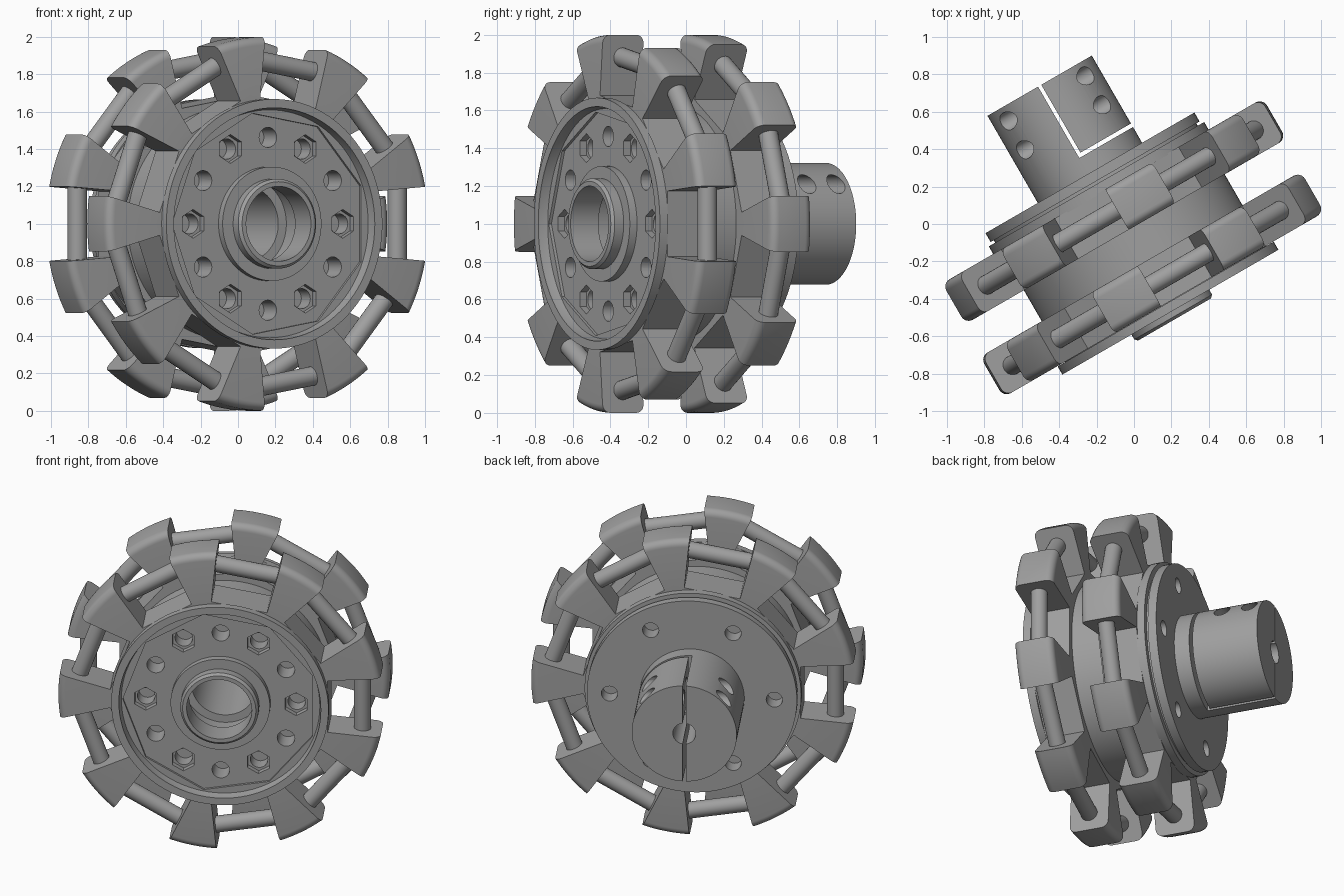
import bpy, bmesh
from math import sin, cos, pi, radians, sqrt
from mathutils import Matrix

cube = bpy.data.objects.get("Cube")
if cube:
    bpy.data.objects.remove(cube)

# Local frame: y is the wheel axle, the wheel is then turned 30 degrees on z
PLACE = Matrix.Translation((-0.058, -0.034, 1)) @ Matrix.Rotation(radians(30), 4, 'Z')

steel = bpy.data.materials.new("grey_steel")
steel.use_nodes = True
GREY = (0.35, 0.35, 0.35, 1)
steel.diffuse_color = GREY
steel.node_tree.nodes["Principled BSDF"].inputs["Base Color"].default_value = GREY


def make(name, bm):
    bmesh.ops.recalc_face_normals(bm, faces=bm.faces)
    mesh = bpy.data.meshes.new(name)
    bm.to_mesh(mesh)
    bm.free()
    mesh.materials.append(steel)
    ob = bpy.data.objects.new(name, mesh)
    bpy.context.collection.objects.link(ob)
    ob.matrix_world = PLACE
    return ob


def smooth(ob):
    bpy.ops.object.select_all(action='DESELECT')
    ob.select_set(True)
    bpy.context.view_layer.objects.active = ob
    bpy.ops.object.shade_smooth_by_angle(angle=radians(30))


def loft(bm, rings, closed):
    """Skin equal closed rings, capping the ends unless the skin closes on itself."""
    rings = [[bm.verts.new(p) for p in ring] for ring in rings]
    n = len(rings[0])
    pairs = list(zip(rings, rings[1:]))
    if closed:
        pairs.append((rings[-1], rings[0]))
    else:
        bm.faces.new(rings[0])
        bm.faces.new(rings[-1])
    for a, b in pairs:
        for i in range(n):
            j = (i + 1) % n
            bm.faces.new((a[i], a[j], b[j], b[i]))


def lathe(name, profile, segments, phase=0.0):
    """Spin a closed (axle, radius) profile round the axle."""
    bm = bmesh.new()
    angles = [phase + 2 * pi * k / segments for k in range(segments)]
    loft(bm, [[(r * cos(a), t, r * sin(a)) for t, r in profile] for a in angles], True)
    return make(name, bm)


def rod(bm, a, b, radius, sides=24):
    """Cylinder or prism between two points."""
    d = b - a
    turn = d.to_track_quat('Z', 'Y').to_matrix().to_4x4()
    bmesh.ops.create_cone(bm, cap_ends=True, segments=sides, radius1=radius, radius2=radius,
                          depth=d.length, matrix=Matrix.Translation((a + b) / 2) @ turn)


def polar(t, r, a):
    return Matrix.Translation((r * cos(a), t, r * sin(a))).translation


def box(bm, lo, hi):
    size = [h - l for l, h in zip(lo, hi)]
    mid = [(h + l) / 2 for l, h in zip(lo, hi)]
    bmesh.ops.create_cube(bm, size=1, matrix=Matrix.Translation(mid) @ Matrix.Diagonal((*size, 1)))


def cut(ob, bm):
    """Subtract a temporary cutter."""
    cutter = make("cutter", bm)
    cutter.hide_render = True
    mod = ob.modifiers.new("cut", 'BOOLEAN')
    mod.operation = 'DIFFERENCE'
    mod.solver = 'EXACT'
    mod.object = cutter
    bpy.context.view_layer.update()
    graph = bpy.context.evaluated_depsgraph_get()
    mesh = bpy.data.meshes.new_from_object(ob.evaluated_get(graph))
    ob.modifiers.clear()
    ob.data = mesh
    bpy.data.objects.remove(cutter)


# Drum with front hub, lipped flanges, stepped bore and rear clamp sleeve
hub = lathe("drum_and_hub", [
    (-.55, .2), (-.55, .225), (-.535, .24), (-.48, .24), (-.48, .305), (-.436, .305),
    (-.436, .605), (-.495, .62), (-.505, .62), (-.505, .667), (-.455, .667), (-.455, .62),
    (.23, .62), (.23, .665), (.285, .665), (.285, .625), (.30, .625), (.30, .645),
    (.355, .645), (.355, .322), (.893, .322), (.893, .07), (.3, .07), (.3, .2),
    (-.2, .2), (-.2, .25), (-.38, .25), (-.38, .2)], 96)

# Front bolt circle, rear bolt circle and clamp screw holes
bm = bmesh.new()
for k in range(12):
    a = k * pi / 6
    rod(bm, polar(-.6, .462, a), polar(-.3, .462, a), .054)
    if k % 2 == 0:
        rod(bm, polar(.25, .506, a), polar(.5, .506, a), .05)
for t in (.637, .815):
    rod(bm, polar(t, .45, radians(27.8)), polar(t, .45, radians(152.2)), .05)
cut(hub, bm)

# Hexagon sockets on every other front hole
bm = bmesh.new()
for k in range(6):
    a = k * pi / 3
    rod(bm, polar(-.6, .462, a), polar(-.396, .462, a), .077, 6)
cut(hub, bm)

# Clamp slits: one along the sleeve, one across its left half
bm = bmesh.new()
box(bm, (-.01, .465, -.5), (.01, 1, .5))
cut(hub, bm)
bm = bmesh.new()
box(bm, (-.009, .452, -.5), (.5, .474, .5))
cut(hub, bm)
smooth(hub)

# Two rows of nine wedge rollers joined by rods, staggered by half a step
COUNT, HALF, INNER, OUTER, FILLET = 9, .125, .64, 1.0, .045
side = [(-HALF, INNER)]
for corner in (-1, 1):
    for k in range(7):
        a = pi - k * pi / 12 if corner < 0 else pi / 2 - k * pi / 12
        side.append((corner * (HALF - FILLET) + FILLET * cos(a), OUTER - FILLET + FILLET * sin(a)))
side.append((HALF, INNER))


def half_width(r):
    return .148 - .27 * (OUTER - r)


for row, mid, phase in (("front", -.328, pi), ("rear", .113, 0.0)):
    angles = [phase + 2 * pi * k / COUNT for k in range(COUNT)]
    lathe(row + "_nine_sided_rim", [(mid - HALF, .6), (mid - HALF, .70),
                                    (mid + HALF, .70), (mid + HALF, .6)], COUNT, phase)
    rods = bmesh.new()
    for k, a in enumerate(angles):
        bm = bmesh.new()
        rings = []
        for i in range(9):
            s = i / 4 - 1
            rings.append([(s * half_width(r), mid + t, sqrt(r * r - (s * half_width(r)) ** 2))
                          for t, r in side])
        loft(bm, rings, False)
        bmesh.ops.rotate(bm, verts=bm.verts, cent=(0, 0, 0),
                         matrix=Matrix.Rotation(pi / 2 - a, 3, 'Y'))
        smooth(make(f"{row}_wedge_{k + 1}", bm))
        rod(rods, polar(mid, .915, a), polar(mid, .915, a + 2 * pi / COUNT), .052)
    smooth(make(row + "_link_rods", rods))
